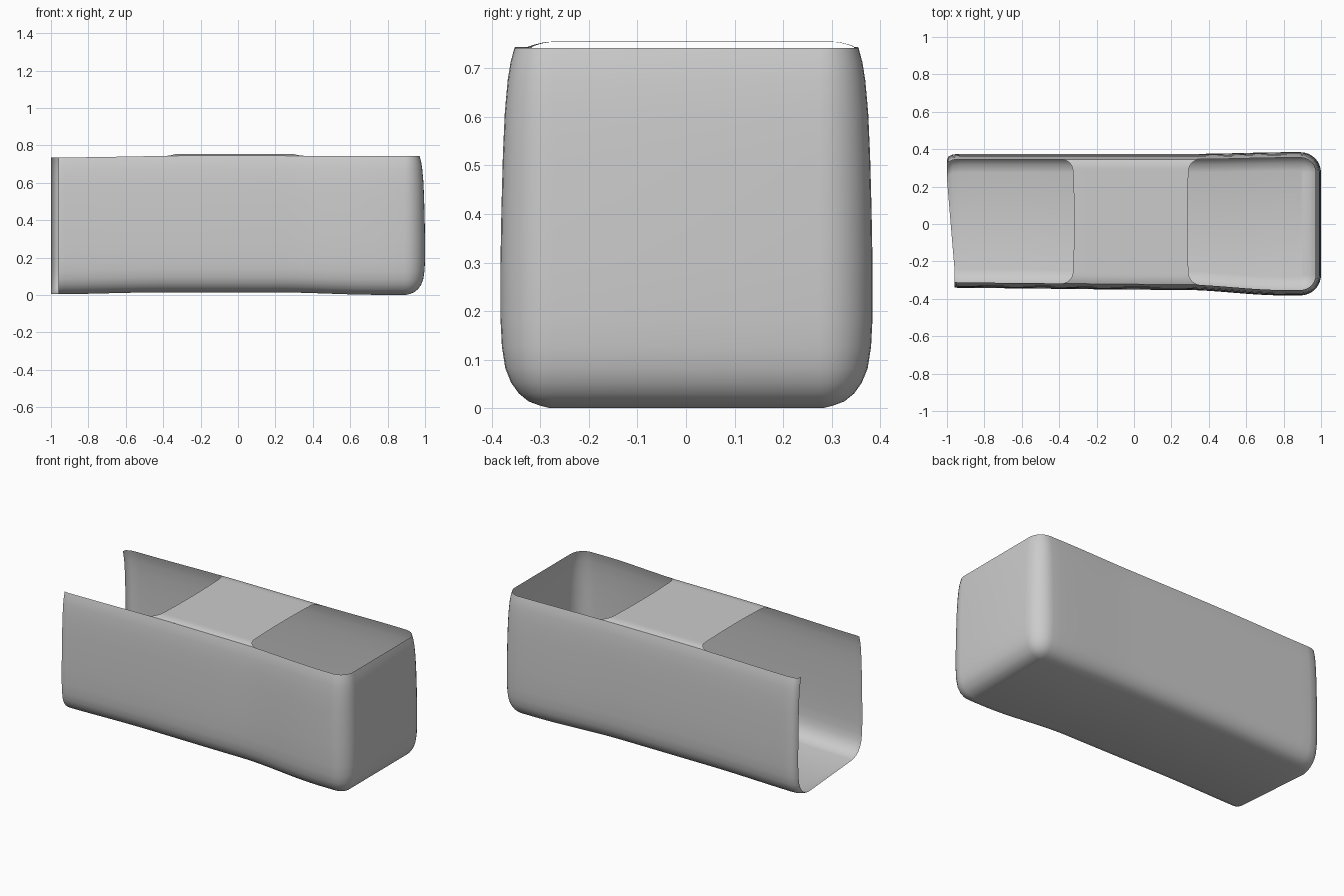
import bpy, bmesh, math

if "Cube" in bpy.data.objects:
    bpy.data.objects.remove(bpy.data.objects["Cube"])

def lerp_table(table, x):
    # smooth interpolation through a few (x, value) stations
    if x <= table[0][0]:
        return table[0][1]
    for (x0, v0), (x1, v1) in zip(table, table[1:]):
        if x <= x1:
            t = (x - x0) / (x1 - x0)
            return v0 + (v1 - v0) * t * t * (3 - 2 * t)
    return table[-1][1]

FRONT = [(-1, -0.342), (0.25, -0.352), (0.8, -0.382)]
BACK = [(-1, 0.375), (0.3, 0.375), (0.85, 0.384)]
FLOOR = [(-1, 0.004), (-0.4, 0.014), (0.2, 0.014), (0.75, 0.001)]
RIM = [(-1, 0.735), (-0.2, 0.745), (0.6, 0.744), (1, 0.742)]
# wall profile: inset from the outline, height fraction
WALL = [(0.1, 0), (0.082, 0.006), (0.058, 0.018), (0.038, 0.04), (0.022, 0.07),
        (0.01, 0.11), (0.003, 0.17), (0, 0.25), (0, 0.4), (0.002, 0.55),
        (0.005, 0.7), (0.009, 0.82), (0.015, 0.91), (0.021, 0.96), (0.029, 1)]
RIM_INSET = WALL[-1][0]
R = 0.11

def side(table, sign, d, wrap):
    # half of the plan outline, from the open left end to the right end
    pts = []
    for dx, dy in wrap:
        pts.append((-1 + dx, table[0][1] - sign * (d + dy)))
    for i in range(33):
        x = -0.93 + (1 - R + 0.93) * i / 32
        pts.append((x, lerp_table(table, x) - sign * d))
    cy = lerp_table(table, 1) - sign * R
    for i in range(1, 9):
        a = math.pi / 2 * (1 - i / 8)
        pts.append((1 - R + (R - d) * math.cos(a), cy + sign * (R - d) * math.sin(a)))
    return pts

def make_object(name, bm):
    bmesh.ops.recalc_face_normals(bm, faces=bm.faces)
    me = bpy.data.meshes.new(name)
    bm.to_mesh(me)
    bm.free()
    for p in me.polygons:
        p.use_smooth = True
    ob = bpy.data.objects.new(name, me)
    bpy.context.collection.objects.link(ob)
    return ob

# trough: walls, rounded right end and floor, open at the left
bm = bmesh.new()
layers = []
for d, f in WALL:
    front = side(FRONT, -1, d, [(0.04, 0.004), (0.05, 0.002), (0.06, 0)])
    back = side(BACK, 1, d, [(0.0, 0.035), (0.007, 0.015), (0.03, 0.003)])
    ring = []
    for x, y in front + back[::-1]:
        z0, z1 = lerp_table(FLOOR, x), lerp_table(RIM, x)
        ring.append(bm.verts.new((x, y, z0 + (z1 - z0) * f)))
    layers.append(ring)
for a, b in zip(layers, layers[1:]):
    for i in range(len(a) - 1):
        bm.faces.new((a[i], a[i + 1], b[i + 1], b[i]))
base = layers[0]
n = len(base)
for i in range(n // 2 - 1):
    bm.faces.new((base[i], base[n - 1 - i], base[n - 2 - i], base[i + 1]))
make_object("trough_shell", bm)

# top bridge: panel between the two rounded openings
bm = bmesh.new()
rows = []
M, CORNER = 40, 0.06
for j in range(M + 1):
    u = 0.5 - 0.5 * math.cos(math.pi * j / M)
    edge = min(u, 1 - u) * 0.68
    k = max(0, 1 - edge / CORNER)
    flare = CORNER * (1 - math.sqrt(max(0, 1 - k * k)))
    bow = 0.02 * (2 * u - 1) ** 2
    xl, xr = -0.32 - flare - bow * 0.5, 0.285 + flare + bow * 0.5
    row = []
    for i in range(17):
        x = xl + (xr - xl) * i / 16
        y0 = lerp_table(FRONT, x) + RIM_INSET
        y1 = lerp_table(BACK, x) - RIM_INSET
        z = lerp_table(RIM, x) + 0.01 * (1 - max(0, 1 - edge / 0.05) ** 2)
        row.append(bm.verts.new((x, y0 + (y1 - y0) * u, z)))
    rows.append(row)
for a, b in zip(rows, rows[1:]):
    for i in range(16):
        bm.faces.new((a[i], a[i + 1], b[i + 1], b[i]))
bridge = make_object("top_bridge", bm)
if bridge.data.polygons[0].normal.z < 0:
    bridge.data.flip_normals()
